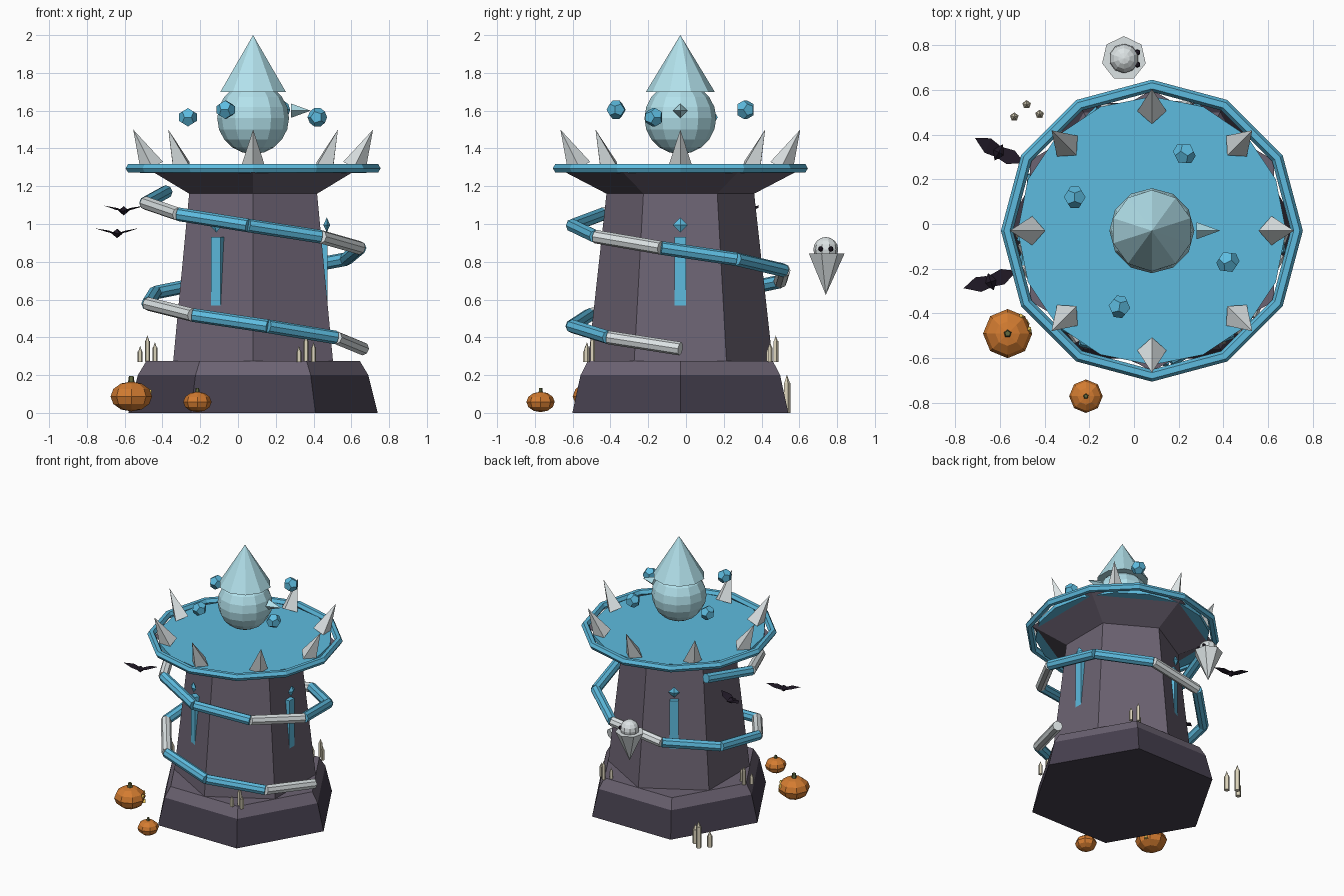
import bpy, bmesh, math
from mathutils import Vector

if "Cube" in bpy.data.objects:
    bpy.data.objects.remove(bpy.data.objects["Cube"])

CX, CY = 0.08, -0.03


def mat(name, r, g, b):
    m = bpy.data.materials.new(name)
    m.diffuse_color = (r, g, b, 1)
    m.use_nodes = True
    m.node_tree.nodes["Principled BSDF"].inputs["Base Color"].default_value = m.diffuse_color
    return m


STONE = mat("stone", 0.15, 0.125, 0.17)
DARK = mat("dark_stone", 0.06, 0.05, 0.075)
BLUE = mat("blue", 0.11, 0.50, 0.74)
ICE = mat("ice", 0.45, 0.76, 0.84)
WHITE = mat("white", 0.72, 0.77, 0.78)
ORANGE = mat("orange", 0.65, 0.20, 0.03)
GREEN = mat("stem_green", 0.12, 0.14, 0.05)
YELLOW = mat("glow", 0.9, 0.6, 0.1)
WAX = mat("wax", 0.72, 0.66, 0.50)
BLACK = mat("black", 0.015, 0.01, 0.02)


def finish(name, m):
    o = bpy.context.object
    o.name = name
    o.data.materials.append(m)
    return o


def cone(name, a, b, r1, r2, n, m, spin=None):
    """Tapered prism running from point a to point b."""
    a, b = Vector(a), Vector(b)
    d = b - a
    bpy.ops.mesh.primitive_cone_add(vertices=n, radius1=r1, radius2=r2,
                                    depth=d.length, location=(a + b) / 2)
    o = finish(name, m)
    if spin is None:
        o.rotation_euler = d.to_track_quat('Z', 'Y').to_euler()
    else:
        o.rotation_euler = (0, 0, spin)
    return o


def ball(name, c, r, seg, rings, m, scale=(1, 1, 1)):
    bpy.ops.mesh.primitive_uv_sphere_add(segments=seg, ring_count=rings, radius=r, location=c)
    o = finish(name, m)
    o.scale = scale
    return o


def hull(name, pts, c, m, rot=0):
    """Convex solid through a few points."""
    bm = bmesh.new()
    for p in pts:
        bm.verts.new(p)
    bmesh.ops.convex_hull(bm, input=bm.verts)
    bmesh.ops.dissolve_limit(bm, angle_limit=0.01, verts=bm.verts, edges=bm.edges)
    me = bpy.data.meshes.new(name)
    bm.to_mesh(me)
    bm.free()
    o = bpy.data.objects.new(name, me)
    bpy.context.collection.objects.link(o)
    me.materials.append(m)
    o.location = c
    o.rotation_euler = (0, 0, rot)
    return o


def octa(x, y, z):
    return [(x, 0, 0), (-x, 0, 0), (0, y, 0), (0, -y, 0), (0, 0, z), (0, 0, -z)]


def polar(r, deg, z):
    t = math.radians(deg)
    return (CX + r * math.cos(t), CY + r * math.sin(t), z)


# Hexagonal foot, tower and flared platform
S = math.radians(30)
cone("foot", (CX, CY, 0), (CX, CY, 0.2), 0.66, 0.61, 6, DARK, S)
cone("foot_ledge", (CX, CY, 0.2), (CX, CY, 0.275), 0.61, 0.565, 6, STONE, S)
cone("tower", (CX, CY, 0.26), (CX, CY, 1.17), 0.49, 0.39, 6, STONE, 0)
cone("platform", (CX, CY, 1.16), (CX, CY, 1.285), 0.39, 0.63, 6, STONE, 0)
cone("platform_top", (CX, CY, 1.27), (CX, CY, 1.30), 0.60, 0.60, 16, BLUE, 0)
bpy.ops.mesh.primitive_torus_add(major_segments=12, minor_segments=6, major_radius=0.648,
                                 minor_radius=0.027, location=(CX, CY, 1.295))
finish("platform_rim", BLUE)

# Outward leaning spikes
for i in range(8):
    cone(f"spike_{i}", polar(0.535, i * 45, 1.30), polar(0.635, i * 45, 1.50), 0.065, 0, 4, WHITE)

# Floating orb with pointed hat, beak and orbiting gems
ball("orb", (CX, CY, 1.56), 0.19, 12, 10, ICE)
cone("orb_hat", (CX, CY, 1.70), (CX, CY, 2.0), 0.182, 0, 10, ICE, 0)
cone("beak", (0.28, CY, 1.60), (0.385, CY, 1.60), 0.038, 0, 4, ICE)
PHI = (1 + 5 ** 0.5) / 2
k = 0.052 / 3 ** 0.5
dodeca = [(k * a, k * b, k * c) for a in (-1, 1) for b in (-1, 1) for c in (-1, 1)]
for a in (-k / PHI, k / PHI):
    for b in (-k * PHI, k * PHI):
        dodeca += [(0, a, b), (a, b, 0), (b, 0, a)]
for i, p in enumerate([(-0.265, 0.12, 1.565), (0.225, 0.315, 1.605),
                       (0.42, -0.17, 1.565), (-0.065, -0.37, 1.605)]):
    hull(f"orbit_gem_{i}", dodeca, p, BLUE, i)

# Spiral of straight tube pieces, every third one white
N = 14
path = [Vector(polar(0.58 - 0.01 * i / N, -576 * i / N, 0.34 + 0.83 * i / N)) for i in range(N + 1)]
for i in range(N):
    cone(f"spiral_piece_{i}", path[i], path[i + 1], 0.036, 0.036, 8, BLUE if i % 3 else WHITE)

# Three tall windows with a gem above each
for i, deg in enumerate((0, 120, 240)):
    box = [(x, y, z) for x in (-0.02, 0.02) for y in (-0.03, 0.03) for z in (-0.21, 0.21)]
    hull(f"window_{i}", box, polar(0.375, deg, 0.72), BLUE, math.radians(deg))
    hull(f"window_gem_{i}", octa(0.018, 0.04, 0.04), polar(0.39, deg, 0.995), BLUE, math.radians(deg))


# Candle clusters on the ledge and on the ground
def candles(name, c, s):
    for j, (dx, dy, h) in enumerate([(-0.038, -0.018, 0.085), (0, 0.02, 0.14), (0.04, -0.01, 0.105)]):
        x, y, z = c[0] + dx * s, c[1] + dy * s, c[2]
        t = z + h * s
        cone(f"{name}_{j}", (x, y, z), (x, y, t - 0.03 * s), 0.014 * s, 0.014 * s, 5, WAX, 0)
        cone(f"{name}_flame_{j}", (x, y, t - 0.03 * s), (x, y, t), 0.011 * s, 0, 5, WAX, 0)


for i, deg in enumerate((60, 180, 300)):
    candles(f"ledge_candle_{i}", polar(0.56, deg, 0.27), 1)
candles("ground_candle", (-0.48, 0.505, 0), 1.45)

# Pumpkins, the larger one with a carved face
for name, x, y, z, r in (("large", -0.565, -0.49, 0.087, 0.11), ("small", -0.215, -0.77, 0.058, 0.075)):
    ball(f"{name}_pumpkin", (x, y, z), r, 8, 6, ORANGE, (1, 1, 0.72))
    cone(f"{name}_pumpkin_stem", (x, y, z + 0.65 * r), (x, y, z + 0.98 * r), 0.17 * r, 0.12 * r, 5, GREEN, 0)
for i, (deg, z) in enumerate([(10, 0.11), (50, 0.11), (30, 0.06)]):
    t = math.radians(deg)
    p = Vector((-0.565, -0.49, z))
    d = Vector((math.cos(t), math.sin(t), 0))
    cone(f"pumpkin_face_{i}", p + d * 0.085, p + d * 0.107, 0.018, 0.014, 3, YELLOW)

# Floating ghost
GX, GY = -0.045, 0.74
cone("ghost_body", (GX, GY, 0.625), (GX, GY, 0.845), 0, 0.1, 7, WHITE, 0)
ball("ghost_head", (GX, GY, 0.865), 0.066, 10, 8, WHITE)
for s in (-1, 1):
    ball("ghost_eye", (GX + 0.06, GY + s * 0.027, 0.868), 0.014, 6, 4, BLACK)

# Bats
for i, (c, deg) in enumerate([((-0.605, 0.32, 1.07), -27), ((-0.64, -0.258, 0.95), 18)]):
    t = math.radians(deg)
    hull(f"bat_body_{i}", octa(0.032, 0.04, 0.025), c, BLACK, t)
    for s in (-1, 1):
        wing = [(s * 0.01, -0.025, 0), (s * 0.01, 0.03, 0), (s * 0.06, 0.04, 0.015),
                (s * 0.055, -0.03, 0.015), (s * 0.125, 0.01, 0.028), (s * 0.05, 0, 0.006)]
        hull(f"bat_wing_{i}", wing, c, BLACK, t)
